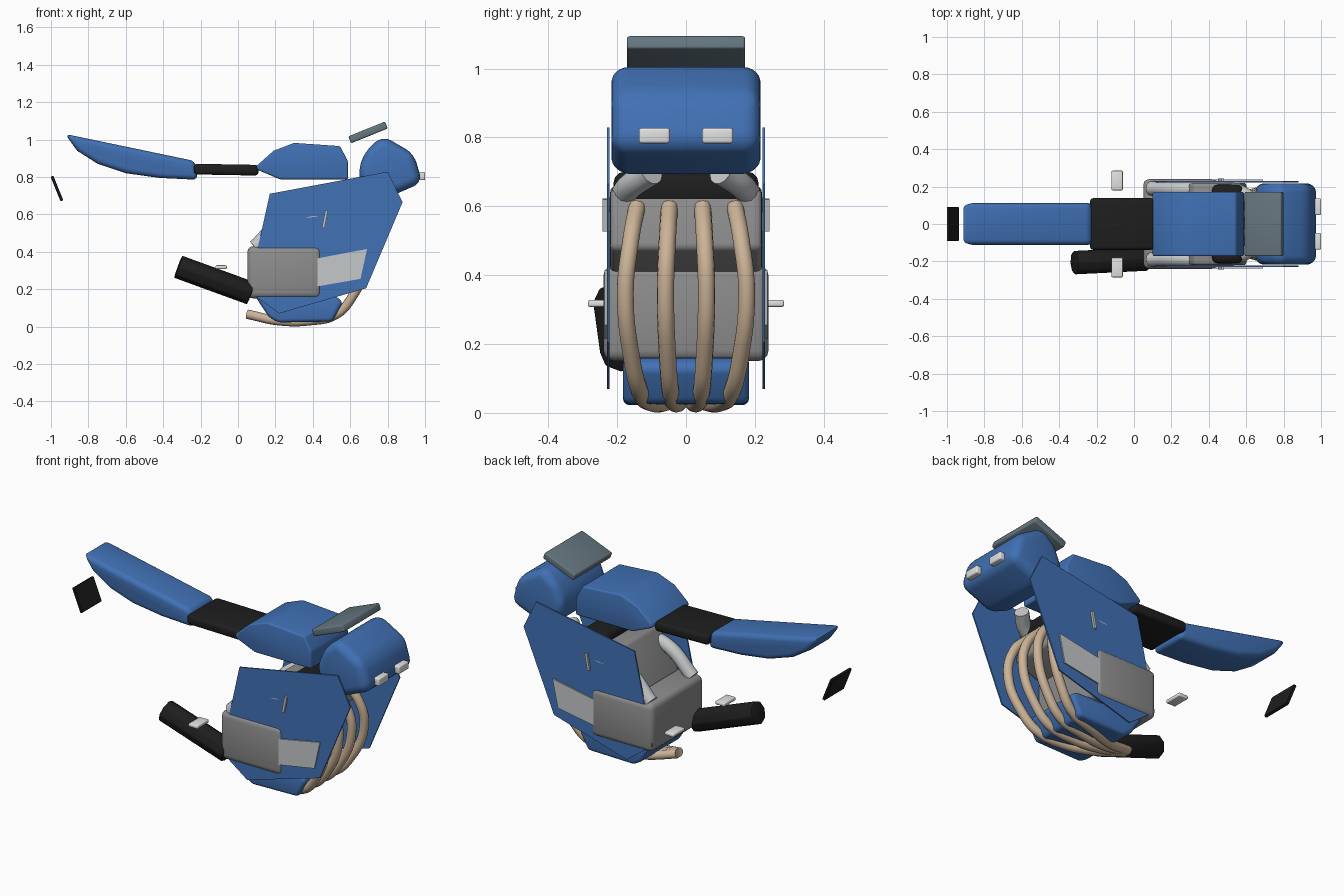
import bpy, bmesh, math

if "Cube" in bpy.data.objects:
    bpy.data.objects.remove(bpy.data.objects["Cube"])


def material(name, rgb):
    m = bpy.data.materials.new(name)
    m.diffuse_color = (*rgb, 1)
    m.use_nodes = True
    m.node_tree.nodes["Principled BSDF"].inputs["Base Color"].default_value = m.diffuse_color
    return m


BLUE = material("blue_paint", (0.052, 0.165, 0.46))
BLACK = material("black", (0.013, 0.013, 0.013))
GREY = material("engine_grey", (0.27, 0.27, 0.27))
SILVER = material("frame_silver", (0.56, 0.58, 0.59))
WHITE = material("lamp_white", (0.76, 0.76, 0.76))
GLASS = material("smoky_glass", (0.13, 0.18, 0.21))
TAN = material("pipe_tan", (0.60, 0.45, 0.31))


def finish(ob, mat, bevel=0, segments=4):
    """Round off the edges, colour and smooth a part."""
    ob.data.materials.append(mat)
    if bevel:
        mod = ob.modifiers.new("rounding", "BEVEL")
        mod.width, mod.segments = bevel, segments
        mod.limit_method, mod.angle_limit = "ANGLE", math.radians(22)
    bpy.ops.object.select_all(action="DESELECT")
    bpy.context.view_layer.objects.active = ob
    ob.select_set(True)
    if bevel:
        bpy.ops.object.modifier_apply(modifier="rounding")
    bpy.ops.object.shade_smooth_by_angle(angle=math.radians(35))
    return ob


def prism(name, profile, y0, y1, mat, bevel=0, segments=4):
    """Extrude an x-z outline from y0 to y1."""
    bm = bmesh.new()
    a = [bm.verts.new((x, y0, z)) for x, z in profile]
    b = [bm.verts.new((x, y1, z)) for x, z in profile]
    n = len(profile)
    bm.faces.new(a)
    bm.faces.new(b[::-1])
    for i in range(n):
        j = (i + 1) % n
        bm.faces.new((a[j], a[i], b[i], b[j]))
    bmesh.ops.recalc_face_normals(bm, faces=bm.faces)
    me = bpy.data.meshes.new(name)
    bm.to_mesh(me)
    bm.free()
    ob = bpy.data.objects.new(name, me)
    bpy.context.collection.objects.link(ob)
    return finish(ob, mat, bevel, segments)


def box(name, x, z, length, height, y0, y1, mat, bevel=0, tilt=0, segments=3):
    """Box centred at x, z and tilted about the y axis."""
    c, s = math.cos(math.radians(tilt)), math.sin(math.radians(tilt))
    corners = [(-1, -1), (1, -1), (1, 1), (-1, 1)]
    pts = [(x + (i * length * c - k * height * s) / 2,
            z + (i * length * s + k * height * c) / 2) for i, k in corners]
    return prism(name, pts, y0, y1, mat, bevel, segments)


def tube(name, points, radius, mat):
    """Round pipe swept along a smooth path."""
    cu = bpy.data.curves.new(name, "CURVE")
    cu.dimensions = "3D"
    cu.bevel_depth, cu.bevel_resolution = radius, 4
    cu.resolution_u, cu.use_fill_caps = 8, True
    sp = cu.splines.new("BEZIER")
    sp.bezier_points.add(len(points) - 1)
    for bp, co in zip(sp.bezier_points, points):
        bp.co = co
        bp.handle_left_type = bp.handle_right_type = "AUTO"
    ob = bpy.data.objects.new(name, cu)
    bpy.context.collection.objects.link(ob)
    bpy.ops.object.select_all(action="DESELECT")
    bpy.context.view_layer.objects.active = ob
    ob.select_set(True)
    bpy.ops.object.convert(target="MESH")
    ob = bpy.context.view_layer.objects.active
    ob.data.materials.clear()
    return finish(ob, mat)


# Upper bodywork: tail, seat, tank, nose and windscreen
prism("tail_fairing", [(-0.925, 1.03), (-0.86, 0.94), (-0.75, 0.87), (-0.60, 0.82),
      (-0.42, 0.795), (-0.215, 0.785), (-0.23, 0.885)], -0.112, 0.112, BLUE, 0.028)
box("seat", -0.063, 0.839, 0.345, 0.057, -0.138, 0.138, BLACK, 0.018, -1)
prism("fuel_tank", [(0.10, 0.86), (0.19, 0.94), (0.30, 0.982), (0.545, 0.965),
      (0.588, 0.885), (0.588, 0.787), (0.225, 0.787), (0.10, 0.84)],
      -0.172, 0.172, BLUE, 0.035)
prism("nose_fairing", [(0.642, 0.84), (0.685, 0.945), (0.775, 1.02), (0.94, 0.925),
      (0.985, 0.77), (0.79, 0.685), (0.66, 0.74)], -0.217, 0.217, BLUE, 0.05, 5)
box("windscreen", 0.695, 1.038, 0.212, 0.04, -0.172, 0.172, GLASS, 0.008, 22)

# Engine: crankcase, forward-leaning cylinder block and air box
box("crankcase", 0.248, 0.29, 0.396, 0.28, -0.24, 0.24, GREY, 0.032)
prism("cylinder_block", [(0.19, 0.42), (0.32, 0.66), (0.575, 0.65), (0.605, 0.475),
      (0.43, 0.405)], -0.22, 0.22, GREY, 0.018)
box("air_box", 0.50, 0.65, 0.165, 0.10, -0.21, 0.21, BLACK, 0.03)

# Belly pan under the engine
prism("belly_pan", [(0.09, 0.165), (0.165, 0.05), (0.215, 0.022), (0.505, 0.027),
      (0.56, 0.13), (0.53, 0.16)], -0.183, 0.183, BLUE, 0.02)

# Paired side parts
PANEL = [(0.17, 0.71), (0.80, 0.828), (0.88, 0.665), (0.685, 0.205),
         (0.22, 0.07), (0.055, 0.19)]
COVER = [(0.24, 0.33), (0.69, 0.415), (0.655, 0.255), (0.27, 0.188)]
for s, side in ((-1, "right"), (1, "left")):
    prism(side + "_side_panel", PANEL, s * 0.222, s * 0.23, BLUE)
    prism(side + "_silver_cover", COVER, s * 0.224, s * 0.237, SILVER)
    box(side + "_headlight", 0.98, 0.805, 0.042, 0.045, s * 0.047, s * 0.137, WHITE, 0.008)
    box(side + "_foot_peg", -0.09, 0.318, 0.06, 0.02, s * 0.18, s * 0.285, WHITE, 0.006)

    # Frame spar, bowed outwards around the engine
    spar = tube(side + "_frame_spar",
                [(0.09, s * 0.19, 0.425), (0.24, s * 0.187, 0.56),
                 (0.46, s * 0.19, 0.60), (0.58, s * 0.165, 0.655),
                 (0.66, s * 0.10, 0.70)], 0.038, SILVER)
    box(side + "_spar_rib", 0.465, 0.575, 0.014, 0.095, s * 0.20, s * 0.242,
        SILVER, 0, -11)

# Exhaust headers: down the front and gathered beneath the pan
for i, y in enumerate((-0.142, -0.048, 0.048, 0.142)):
    path = [(0.57, 1.0, 0.60), (0.66, 1.13, 0.50), (0.685, 1.24, 0.35),
            (0.605, 1.1, 0.15), (0.52, 0.94, 0.062), (0.38, 0.75, 0.031),
            (0.22, 0.4, 0.031), (0.05, 0.08, 0.066)]
    tube("exhaust_header_%d" % (i + 1), [(x, y * k, z) for x, k, z in path], 0.025, TAN)

# Eight-sided silencer on the right side
dx, dy, dz = -0.39, -0.02, 0.142
length = math.sqrt(dx * dx + dy * dy + dz * dz)
bpy.ops.mesh.primitive_cylinder_add(vertices=8, radius=0.064, depth=length,
                                    location=(-0.125, -0.197, 0.249))
muffler = bpy.context.object
muffler.name = "silencer"
muffler.rotation_euler = (0, math.atan2(dx, dz), 0.05)
finish(muffler, BLACK, 0.006, 2)

# Rear plate
box("rear_plate", -0.968, 0.738, 0.016, 0.142, -0.09, 0.09, BLACK, 0.003, 22, 1)
